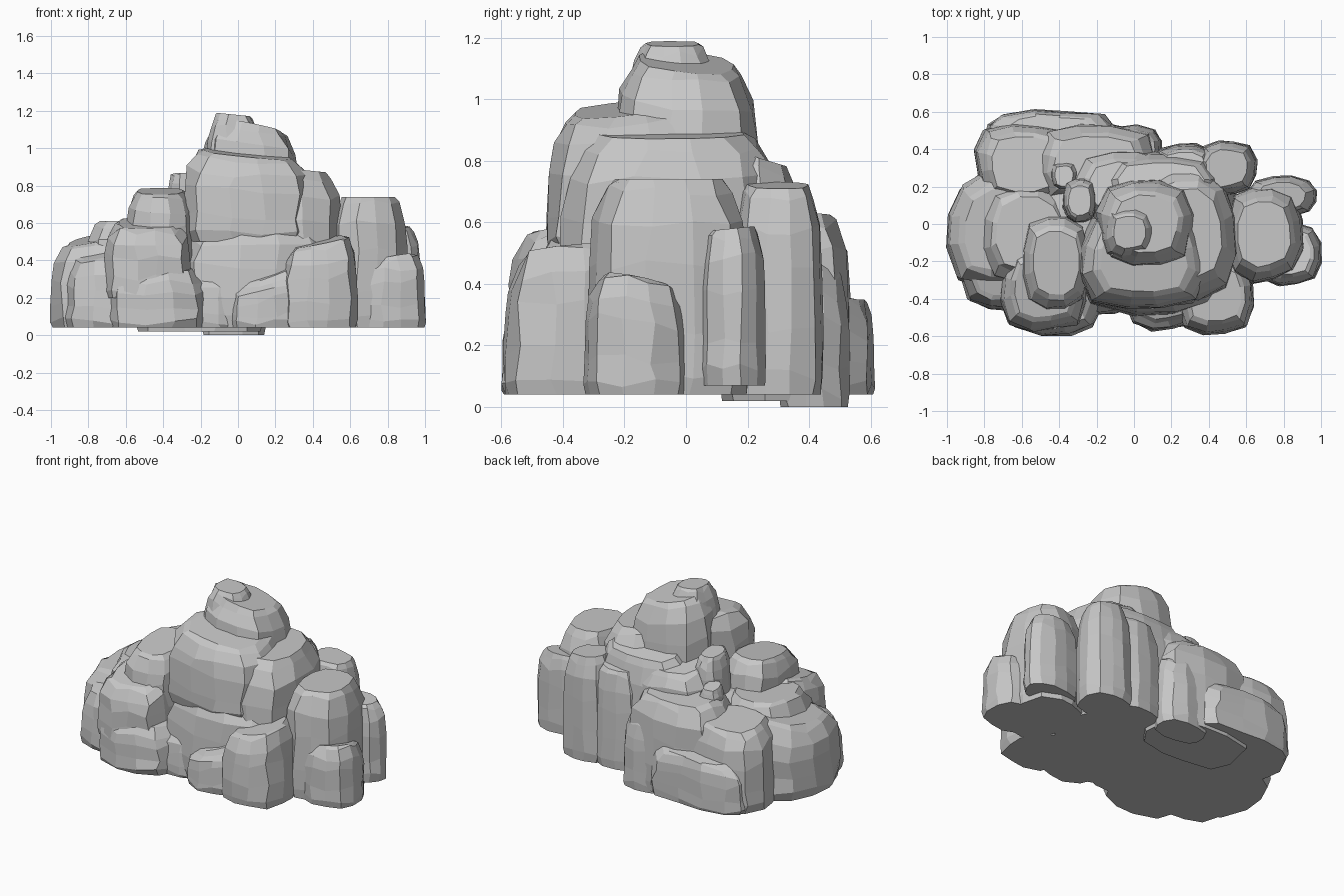
import bpy, bmesh, math, random

old = bpy.data.objects.get("Cube")
if old:
    bpy.data.objects.remove(old, do_unlink=True)

stone = bpy.data.materials.new("light grey stone")
stone.use_nodes = True
GREY = (0.57, 0.57, 0.57, 1)
stone.diffuse_color = GREY
stone.node_tree.nodes["Principled BSDF"].inputs["Base Color"].default_value = GREY

rng = random.Random(5)
SIDES = 12
LEVELS = (0, 0.1, 0.3, 0.6, 0.8, 0.95, 1)


def boulder(name, left, right, front, back, top, bottom=0.04, tilt_x=0, tilt_y=0, crown=0.94):
    """Faceted block filling the given ranges; its top may tilt and narrow."""
    centre_x, centre_y = (left + right) / 2, (front + back) / 2
    radius_x, radius_y = (right - left) / 2, (back - front) / 2
    bulge = [rng.uniform(0.94, 1.04) for side in range(SIDES)]
    bm = bmesh.new()
    rings = []
    for level in LEVELS:
        # straight sides, rounded shoulder, slightly tucked foot
        width = (1 - 0.3 * level ** 9) * (1 - (1 - crown) * level)
        if level == 0:
            width = 0.95
        ring = []
        for side in range(SIDES):
            angle = math.tau * (side + rng.uniform(0.4, 0.6)) / SIDES
            c, s = math.cos(angle), math.sin(angle)
            square = (abs(c) ** 3 + abs(s) ** 3) ** (-1 / 3)
            reach = width * square * bulge[side] * rng.uniform(0.97, 1.02)
            dx, dy = radius_x * reach * c, radius_y * reach * s
            z = bottom + level * (top - bottom + tilt_x * dx + tilt_y * dy)
            if 0 < level < 1:
                z += rng.uniform(-0.02, 0.02)
            ring.append(bm.verts.new((centre_x + dx, centre_y + dy, z)))
        rings.append(ring)
    for low, high in zip(rings, rings[1:]):
        for side in range(SIDES):
            after = (side + 1) % SIDES
            bm.faces.new((low[side], low[after], high[after], high[side]))
    bm.faces.new(rings[0][::-1])
    bm.faces.new(rings[-1])
    bmesh.ops.recalc_face_normals(bm, faces=bm.faces)
    mesh = bpy.data.meshes.new(name)
    bm.to_mesh(mesh)
    bm.free()
    mesh.materials.append(stone)
    bpy.context.collection.objects.link(bpy.data.objects.new(name, mesh))


# Summit and central mass
boulder("summit", left=-0.22, right=0.35, front=-0.25, back=0.25, top=1.12, bottom=0.5, tilt_x=-0.2, tilt_y=-0.1, crown=0.85)
boulder("summit_peak", left=-0.2, right=0.15, front=-0.22, back=0.13, top=1.18, bottom=0.8, tilt_x=-0.1, crown=0.7)
boulder("front_shoulder", left=-0.3, right=0.4, front=-0.47, back=0.1, top=0.97, bottom=0.5, tilt_x=-0.1, tilt_y=0.1)
boulder("side_shoulder", left=0, right=0.56, front=-0.43, back=0.32, top=0.89, bottom=0.2, tilt_x=-0.1)
boulder("middle_belly", left=-0.33, right=0.53, front=-0.5, back=0.1, top=0.65, tilt_y=0.2)
boulder("back_shoulder", left=-0.2, right=0.5, front=0, back=0.4, top=0.82, tilt_y=-0.3)
boulder("core", left=-0.6, right=0.6, front=-0.35, back=0.4, top=0.6)

# Front foot stones
boulder("front_foot_large", left=0.22, right=0.65, front=-0.6, back=-0.15, top=0.5, tilt_x=0.2, tilt_y=0.1)
boulder("front_foot_middle", left=-0.05, right=0.35, front=-0.57, back=-0.2, top=0.35, tilt_x=0.3, tilt_y=0.4)
boulder("front_foot_low", left=-0.7, right=-0.15, front=-0.6, back=-0.1, top=0.36, tilt_y=0.1)
boulder("front_foot_gap", left=-0.35, right=0.05, front=-0.48, back=-0.1, top=0.35, tilt_y=0.3)

# Right-hand cluster
boulder("side_block", left=0.48, right=0.91, front=-0.32, back=0.22, top=0.74)
boulder("side_foot_front", left=0.64, right=1, front=-0.33, back=0.02, top=0.4, tilt_x=0.2, tilt_y=-0.2)
boulder("side_foot_back", left=0.6, right=0.98, front=0.04, back=0.26, top=0.58, bottom=0.07, tilt_y=0.1)
boulder("side_pillar_back", left=0.33, right=0.66, front=0.15, back=0.45, top=0.72, tilt_x=-0.1)
boulder("back_pillar_inner", left=0.1, right=0.45, front=0.15, back=0.43, top=0.7, tilt_y=-0.2)

# Left-hand cluster
boulder("left_block", left=-1, right=-0.4, front=-0.35, back=0.28, top=0.53, tilt_x=0.2, tilt_y=0.1, crown=0.98)
boulder("left_step", left=-0.83, right=-0.3, front=-0.35, back=0.25, top=0.61)
boulder("left_upper_block", left=-0.61, right=-0.22, front=-0.47, back=0.06, top=0.77, bottom=0.3, tilt_y=0.1)
boulder("left_front_ledge", left=-0.72, right=-0.25, front=-0.58, back=-0.1, top=0.6, bottom=0.2, tilt_y=0.2)
boulder("left_front_corner", left=-0.93, right=-0.5, front=-0.46, back=0, top=0.46, tilt_x=0.2, tilt_y=0.3)

# Rear stones, stepping down outward
boulder("rear_left_block", left=-0.86, right=-0.3, front=0.1, back=0.55, top=0.56, tilt_y=-0.1)
boulder("rear_middle_block", left=-0.55, right=0.15, front=0.1, back=0.54, top=0.64, bottom=0.02, tilt_y=-0.1)
boulder("rear_upper_block", left=-0.33, right=0.23, front=0, back=0.4, top=0.77, bottom=0.3, tilt_y=-0.2)
boulder("rear_foot_slab", left=-0.8, right=-0.1, front=0.4, back=0.61, top=0.36, tilt_y=-0.2)
boulder("rear_foot_inner", left=-0.2, right=0.15, front=0.3, back=0.53, top=0.47, bottom=0, tilt_y=-0.3)

# Small perched stones
boulder("perched_knob", left=-0.38, right=-0.2, front=0, back=0.25, top=0.86, bottom=0.5, tilt_y=-0.1)
boulder("perched_chip", left=-0.45, right=-0.3, front=0.18, back=0.34, top=0.7, bottom=0.4, tilt_y=-0.2)
